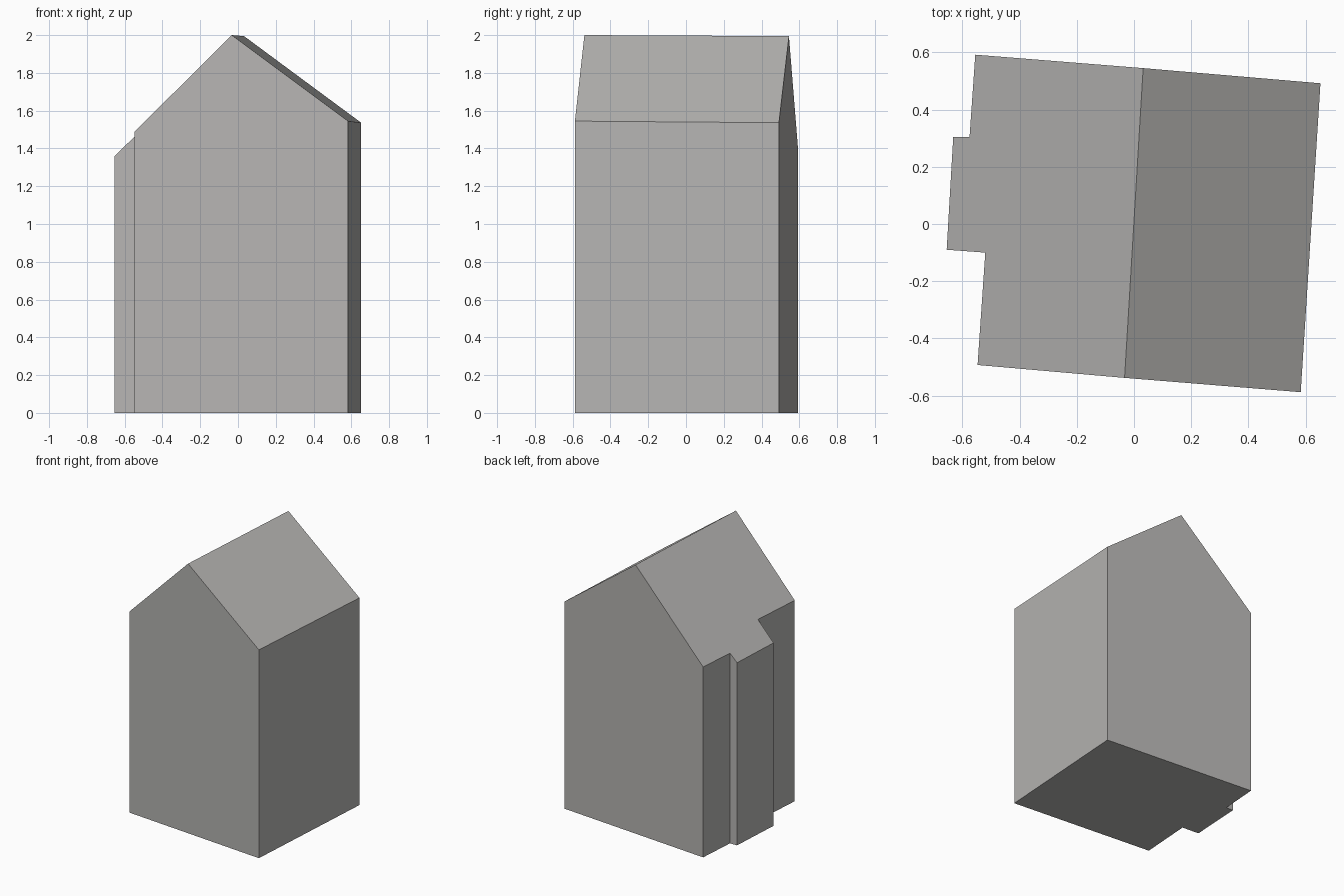
import bpy, bmesh
from mathutils import Vector

if "Cube" in bpy.data.objects:
    bpy.data.objects.remove(bpy.data.objects["Cube"])

# Footprint, counter-clockwise from the front ridge end; the left side has a shallow bay
FRONT_RIDGE, BACK_RIDGE = (-0.033, -0.538), (0.032, 0.545)
right_side = [(0.583, -0.588), (0.652, 0.492)]
left_side = [(-0.555, 0.592), (-0.575, 0.305), (-0.632, 0.305),
             (-0.655, -0.09), (-0.52, -0.10), (-0.547, -0.493)]
footprint = [FRONT_RIDGE] + right_side + [BACK_RIDGE] + left_side

# Roof: height falls with distance from the ridge line
ridge_start = Vector(FRONT_RIDGE)
along = (Vector(BACK_RIDGE) - ridge_start).normalized()
across = Vector((along.y, -along.x))


def roof_height(p):
    d = Vector(p) - ridge_start
    side = d.dot(across)
    slope = 0.737 if side > 0 else 0.99
    return 2.0 - 0.005 * d.dot(along) - slope * abs(side)


bm = bmesh.new()
base = [bm.verts.new((x, y, 0)) for x, y in footprint]
top = [bm.verts.new((x, y, roof_height((x, y)))) for x, y in footprint]
n = len(footprint)

# Walls, each gable as one flat face
bm.faces.new([base[n - 1], base[1], top[1], top[0], top[n - 1]])
bm.faces.new([base[2], base[4], top[4], top[3], top[2]])
for i in [1] + list(range(4, n - 1)):
    bm.faces.new([base[i], base[i + 1], top[i + 1], top[i]])

# Two roof slopes and the floor
bm.faces.new(top[0:4])
bm.faces.new([top[0]] + top[3:])
bm.faces.new([v for i, v in enumerate(reversed(base)) if n - 1 - i not in (0, 3)])
bmesh.ops.delete(bm, geom=[v for v in bm.verts if not v.link_faces], context='VERTS')
bmesh.ops.recalc_face_normals(bm, faces=bm.faces[:])

mesh = bpy.data.meshes.new("house_body")
bm.to_mesh(mesh)
bm.free()
house = bpy.data.objects.new("house_body", mesh)
bpy.context.collection.objects.link(house)

# Single warm grey
grey = bpy.data.materials.new("warm_grey")
grey.diffuse_color = (0.47, 0.462, 0.45, 1)
grey.use_nodes = True
grey.node_tree.nodes["Principled BSDF"].inputs["Base Color"].default_value = grey.diffuse_color
mesh.materials.append(grey)
